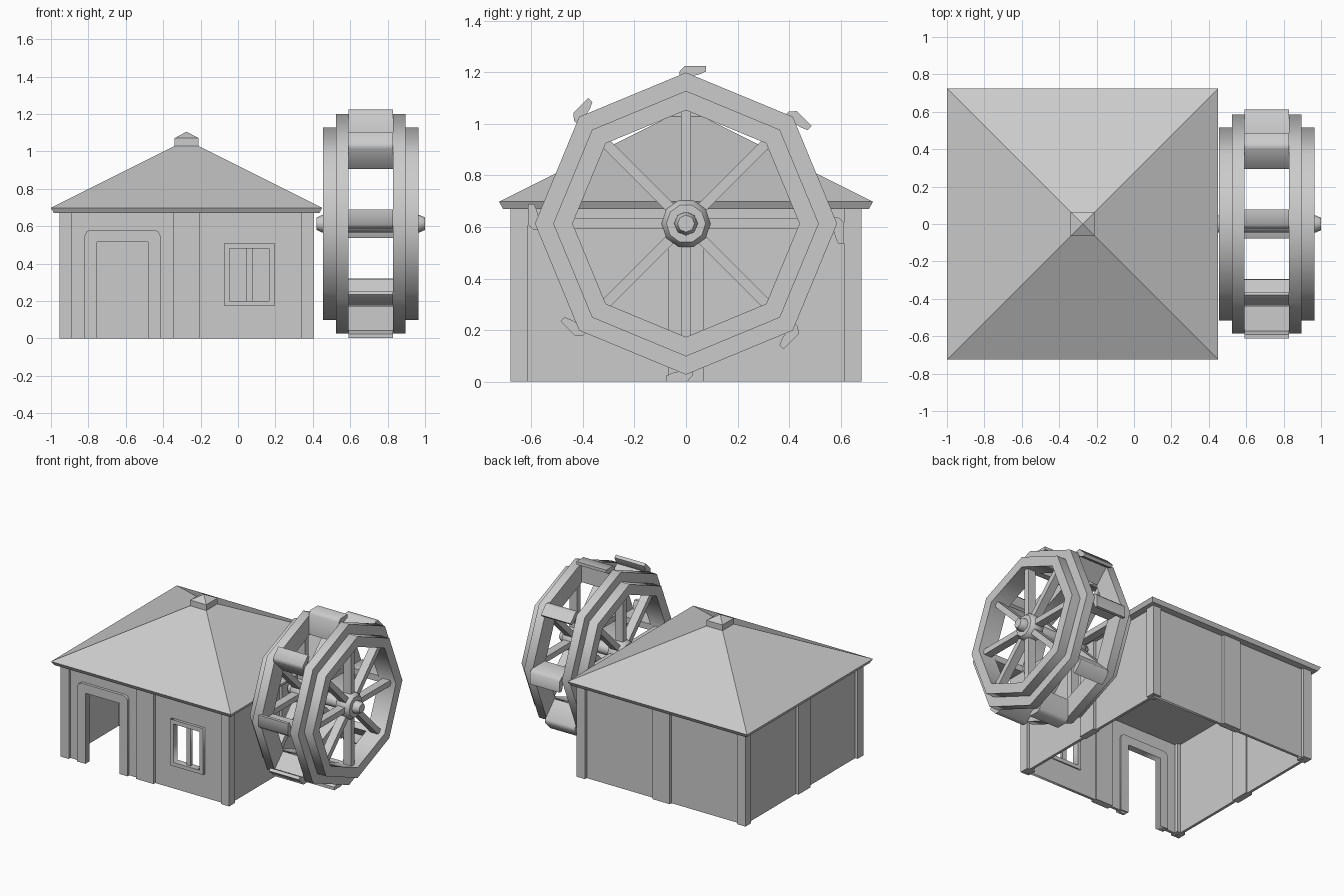
import bpy, bmesh, math
from mathutils import Vector, Matrix

if "Cube" in bpy.data.objects:
    bpy.data.objects.remove(bpy.data.objects["Cube"])

GREY = bpy.data.materials.new("plain grey")
GREY.diffuse_color = (0.6, 0.6, 0.6, 1)
GREY.use_nodes = True
GREY.node_tree.nodes["Principled BSDF"].inputs["Base Color"].default_value = GREY.diffuse_color

HX, HW = -0.275, 0.68            # house centre in x, half width
WHEEL = Vector((0.71, 0, 0.613))  # wheel centre


def finish(name, bm, smooth=False):
    bmesh.ops.remove_doubles(bm, verts=bm.verts, dist=1e-5)
    bmesh.ops.recalc_face_normals(bm, faces=bm.faces)
    me = bpy.data.meshes.new(name)
    bm.to_mesh(me)
    bm.free()
    me.materials.append(GREY)
    ob = bpy.data.objects.new(name, me)
    bpy.context.collection.objects.link(ob)
    if smooth:
        bpy.ops.object.select_all(action='DESELECT')
        ob.select_set(True)
        bpy.context.view_layer.objects.active = ob
        bpy.ops.object.shade_smooth_by_angle(angle=math.radians(50))
    return ob


def add_box(bm, lo, hi, mat=Matrix()):
    lo, hi = Vector(lo), Vector(hi)
    size = Matrix.Diagonal((*(hi - lo), 1))
    bmesh.ops.create_cube(bm, size=1, matrix=mat @ Matrix.Translation((lo + hi) / 2) @ size)


def lathe(name, profile, sides, place, closed=False, smooth=False):
    """Revolve (radius, height) points; place maps (a, b, height) to the world."""
    bm = bmesh.new()
    rings = []
    for i in range(sides):
        a = math.tau * i / sides
        rings.append([bm.verts.new(place(r * math.cos(a), r * math.sin(a), h)) for r, h in profile])
    n = len(profile)
    for i in range(sides):
        p, q = rings[i], rings[(i + 1) % sides]
        for j in range(n if closed else n - 1):
            k = (j + 1) % n
            pts = [p[j], p[k], q[k], q[j]]
            if profile[j][0] == 0:
                pts = [p[j], p[k], q[k]]
            elif profile[k][0] == 0:
                pts = [p[j], p[k], q[j]]
            bm.faces.new(pts)
    return finish(name, bm, smooth)


def plate(name, loops, y0, y1):
    """Upright plate from x-z outlines; later outlines are holes."""
    cu = bpy.data.curves.new(name, 'CURVE')
    cu.dimensions = '2D'
    cu.fill_mode = 'BOTH'
    cu.extrude = (y1 - y0) / 2
    for loop in loops:
        sp = cu.splines.new('POLY')
        sp.points.add(len(loop) - 1)
        for p, (x, z) in zip(sp.points, loop):
            p.co = (x, z, 0, 1)
        sp.use_cyclic_u = True
    tmp = bpy.data.objects.new(name + "_outline", cu)
    bpy.context.collection.objects.link(tmp)
    me = tmp.evaluated_get(bpy.context.evaluated_depsgraph_get()).to_mesh()
    bm = bmesh.new()
    bm.from_mesh(me)
    bpy.data.objects.remove(tmp)
    bm.transform(Matrix.Translation((0, (y0 + y1) / 2, 0)) @ Matrix.Rotation(math.pi / 2, 4, 'X'))
    return finish(name, bm)


def rect(x0, x1, z0, z1):
    return [(x0, z0), (x1, z0), (x1, z1), (x0, z1)]


# --- roof and finial: four-sided lathes turned by 45 degrees
def square(a, b, h):
    return (HX + a - b, a + b, h)


lathe("roof", [(0, 0.67), (0.71, 0.67), (0.725, 0.698), (0.065, 1.028), (0, 1.028)], 4, square)
lathe("roof_finial", [(0, 1.02), (0.065, 1.02), (0.065, 1.07), (0, 1.105)], 4, square)

# --- walls
WO, WI = HW - 0.02, HW - 0.04    # wall outer and inner offsets
x0, x1 = HX - WO, HX + WO
DL, DR, DT = -0.755, -0.48, 0.515  # door opening
window_hole = rect(-0.045, 0.166, 0.2, 0.48)
plate("front_wall", [[(x0, 0), (DL, 0), (DL, DT), (DR, DT), (DR, 0), (x1, 0), (x1, 0.67), (x0, 0.67)],
                     window_hole], -WO, -WI)
plate("back_wall", [rect(x0, x1, 0, 0.67)], WI, WO)
for side, s in (("left", -1), ("right", 1)):
    bm = bmesh.new()
    xs = sorted((HX + s * WI, HX + s * WO))
    add_box(bm, (xs[0], -WI, 0), (xs[1], WI, 0.67))
    finish(side + "_wall", bm)

# --- corner posts and middle posts
bm = bmesh.new()
for i in range(4):
    turn = Matrix.Translation((HX, 0, 0)) @ Matrix.Rotation(i * math.pi / 2, 4, 'Z')
    add_box(bm, (HW - 0.067, HW - 0.067, 0), (HW, HW, 0.67), turn)
    add_box(bm, (-0.07, HW - 0.05, 0), (0.07, HW, 0.67), turn)
finish("posts", bm)

# --- door and window frames
plate("door_frame", [[(-0.82, 0), (-0.82, 0.548), (-0.81, 0.57), (-0.788, 0.58), (-0.447, 0.58),
                      (-0.425, 0.57), (-0.415, 0.548), (-0.415, 0), (DR, 0), (DR, DT), (DL, DT), (DL, 0)]],
      -HW, -WI + 0.01)
plate("window_frame", [rect(-0.072, 0.195, 0.173, 0.51), window_hole], -HW, -WI + 0.01)
plate("window_bar", [rect(0.045, 0.08, 0.2, 0.48)], -WO, -WI)


# --- water wheel: rims, hubs and spokes on both sides
def wheel_axis(s):
    return lambda a, b, h: WHEEL + Vector((s * h, a, b))


for side, s in (("inner", -1), ("outer", 1)):
    lathe(side + "_rim", [(0.44, 0.12), (0.586, 0.12), (0.586, 0.185), (0.515, 0.185),
                          (0.515, 0.255), (0.44, 0.255)], 8, wheel_axis(s), True, True)
    lathe(side + "_hub", [(0, 0.13), (0.078, 0.13), (0.095, 0.15), (0.095, 0.215),
                          (0.076, 0.24), (0, 0.24)], 10, wheel_axis(s), False, True)
    bm = bmesh.new()
    for i in range(8):
        m = Matrix.Translation(WHEEL + Vector((s * 0.185, 0, 0))) @ Matrix.Rotation(i * math.pi / 4, 4, 'X')
        add_box(bm, (-0.03, -0.02, 0.06), (0.03, 0.02, 0.46), m)
    finish(side + "_spokes", bm)

lathe("axle", [(0, -0.29), (0.033, -0.29), (0.046, -0.262), (0.046, 0.262), (0.033, 0.29), (0, 0.29)],
      8, wheel_axis(1), False, True)

# --- paddles: hooked profile (tangent, radius) repeated around the rim
hook = [(-0.025, 0.44), (0.02, 0.44), (0.02, 0.572), (0.05, 0.578), (0.077, 0.59),
        (0.077, 0.612), (-0.005, 0.612), (-0.025, 0.59)]
bm = bmesh.new()
for i in range(8):
    m = Matrix.Translation(WHEEL) @ Matrix.Rotation(i * math.pi / 4, 4, 'X')
    ends = [[bm.verts.new(m @ Vector((x, t, r))) for t, r in hook] for x in (-0.12, 0.12)]
    for e in ends:
        bm.faces.new(e)
    for j in range(len(hook)):
        k = (j + 1) % len(hook)
        bm.faces.new((ends[0][j], ends[0][k], ends[1][k], ends[1][j]))
finish("paddles", bm, True)
